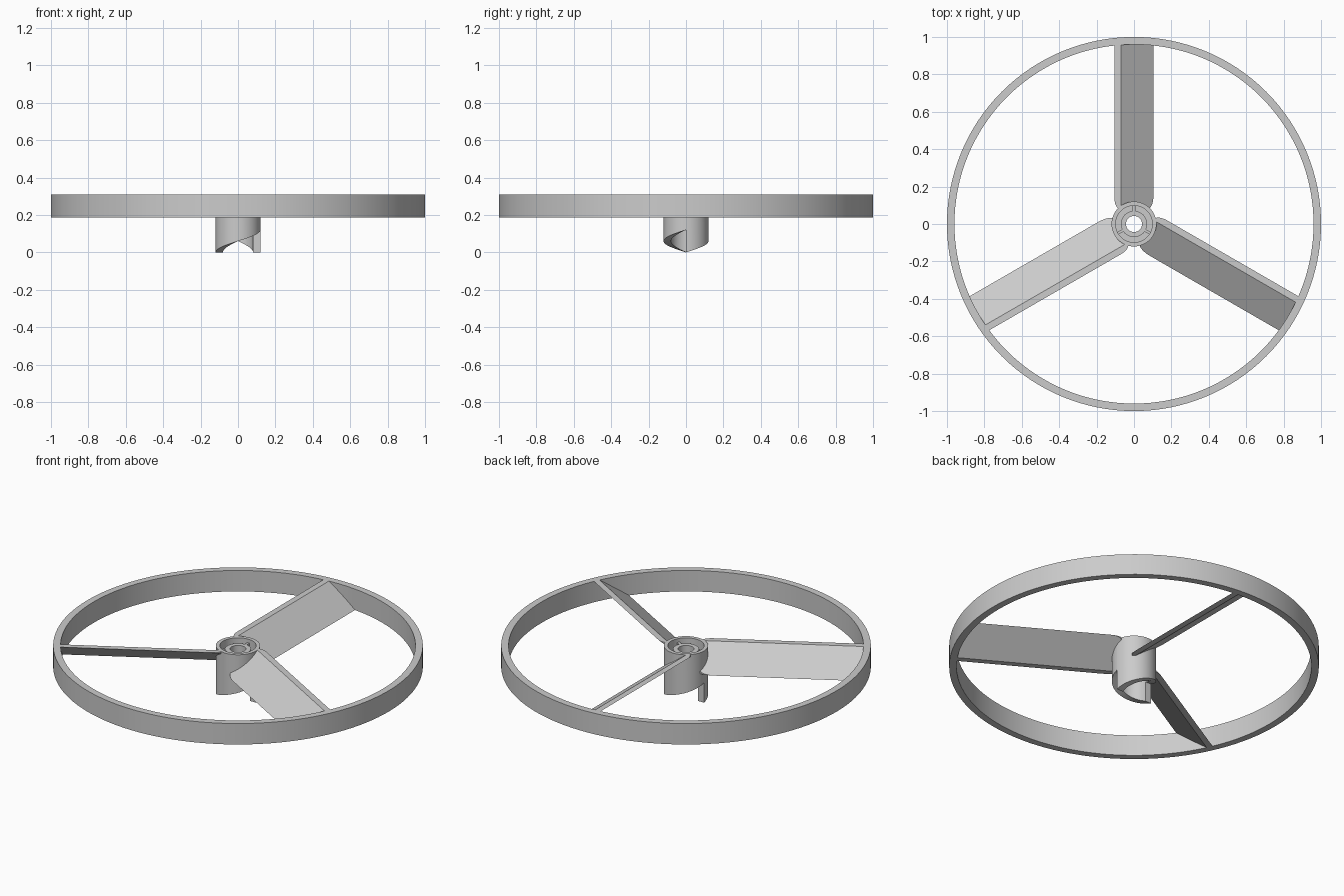
import bpy, bmesh, math
from math import sin, cos, pi, sqrt

if "Cube" in bpy.data.objects:
    bpy.data.objects.remove(bpy.data.objects["Cube"])

TOP, LOW = 0.31, 0.185

grey = bpy.data.materials.new("light grey plastic")
grey.diffuse_color = (0.6, 0.6, 0.6, 1)
grey.use_nodes = True
grey.node_tree.nodes["Principled BSDF"].inputs["Base Color"].default_value = grey.diffuse_color


def finish(name, bm):
    bmesh.ops.remove_doubles(bm, verts=bm.verts, dist=1e-5)
    bmesh.ops.recalc_face_normals(bm, faces=bm.faces)
    me = bpy.data.meshes.new(name)
    bm.to_mesh(me)
    bm.free()
    me.materials.append(grey)
    ob = bpy.data.objects.new(name, me)
    bpy.context.collection.objects.link(ob)
    bpy.ops.object.select_all(action='DESELECT')
    ob.select_set(True)
    bpy.context.view_layer.objects.active = ob
    bpy.ops.object.shade_smooth_by_angle(angle=math.radians(30))
    return ob


def sweep(bm, profile_at, a0, a1, n):
    """Turn a closed (radius, height) profile from angle a0 to a1."""
    rows = []
    for i in range(n + 1):
        a = a0 + (a1 - a0) * i / n
        rows.append([bm.verts.new((r * cos(a), r * sin(a), z))
                     for r, z in profile_at(i / n)])
    for p, q in zip(rows, rows[1:]):
        for j in range(len(p)):
            k = (j + 1) % len(p)
            bm.faces.new((p[j], p[k], q[k], q[j]))


# Outer rim
bm = bmesh.new()
rim = [(0.96, LOW), (1.0, LOW), (1.0, TOP), (0.96, TOP)]
sweep(bm, lambda t: rim, 0, 2 * pi, 128)
finish("outer_rim", bm)


# Hub: cup on top, centre tube, hollow below with two helical ratchet teeth
def hub_profile(t):
    h = 0.12 * t
    return [(0.12, h), (0.12, TOP), (0.098, TOP), (0.098, 0.22),
            (0.07, 0.22), (0.07, 0.29), (0.043, 0.29), (0.043, 0.18),
            (0.08, 0.18), (0.08, h)]


bm = bmesh.new()
for s in (0, 1):
    sweep(bm, hub_profile, s * pi, (s + 1) * pi, 32)
    d = 1 - 2 * s
    bm.faces.new([bm.verts.new((d * r, 0, z)) for r, z in
                  ((0.08, 0), (0.12, 0), (0.12, 0.12), (0.08, 0.12))])
finish("hub", bm)


# Blade: slanted plate with flat top and bottom edges and rounded root
def root_y(x):
    a = abs(x)
    if a <= 0.075:
        return sqrt(0.11 ** 2 - x * x)
    end = 0.16 if x > 0 else 0.14
    u = min(1, (a - 0.075) / 0.03)
    return end - (end - 0.08) * sqrt(1 - u * u)


def slope(x, start):
    return TOP - (TOP - LOW) * min(1, max(0, (x - start) / 0.175))


half = [0.105, 0.104, 0.101, 0.097, 0.091, 0.084, 0.075, 0.07, 0.05, 0.025]
xs = [-x for x in half] + [0] + half[::-1]

for i in range(3):
    bm = bmesh.new()
    rows = []
    for x in xs:
        y0, y1 = root_y(x), sqrt(0.975 ** 2 - x * x)
        zt, zb = slope(x, -0.07), slope(x, -0.105)
        rows.append([bm.verts.new(c) for c in
                     ((x, y0, zt), (x, y1, zt), (x, y1, zb), (x, y0, zb))])
    for p, q in zip(rows, rows[1:]):
        for j in range(4):
            k = (j + 1) % 4
            bm.faces.new((p[j], p[k], q[k], q[j]))
    bmesh.ops.dissolve_degenerate(bm, dist=1e-5, edges=bm.edges)
    blade = finish(f"blade_{i + 1}", bm)
    blade.rotation_euler.z = i * 2 * pi / 3

    # Small rib joining the centre tube to the cup wall
    bm = bmesh.new()
    bmesh.ops.create_cube(bm, size=1)
    for v in bm.verts:
        v.co = (v.co.x * 0.014, 0.084 + v.co.y * 0.036, 0.25 + v.co.z * 0.076)
    rib = finish(f"hub_rib_{i + 1}", bm)
    rib.rotation_euler.z = i * 2 * pi / 3
